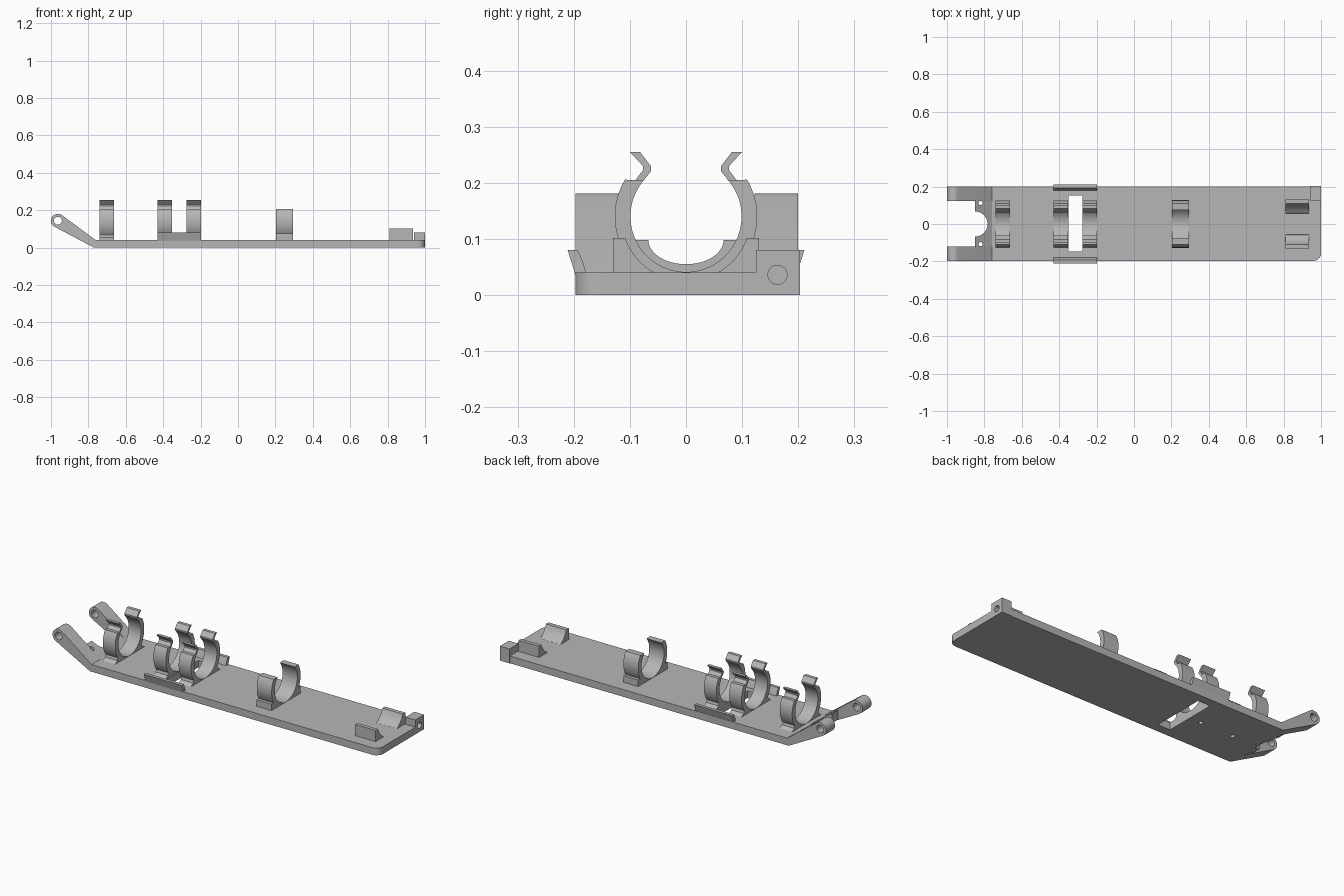
import bpy, bmesh
from math import sin, cos, radians, pi
from mathutils import Vector

cube = bpy.data.objects.get("Cube")
if cube:
    bpy.data.objects.remove(cube, do_unlink=True)

grey = bpy.data.materials.new("plain grey")
grey.use_nodes = True
colour = (0.47, 0.47, 0.47, 1)
grey.diffuse_color = colour
grey.node_tree.nodes["Principled BSDF"].inputs["Base Color"].default_value = colour


def prism(name, outline, axis, lo, hi):
    """Extrude a 2D outline along an axis from lo to hi."""
    place = {"x": lambda a, b, d: (d, a, b),
             "y": lambda a, b, d: (a, d, b),
             "z": lambda a, b, d: (a, b, d)}[axis]
    bm = bmesh.new()
    face = bm.faces.new([bm.verts.new(place(a, b, lo)) for a, b in outline])
    moved = bmesh.ops.extrude_face_region(bm, geom=[face])["geom"]
    bmesh.ops.translate(bm, vec=Vector(place(0, 0, hi - lo)),
                        verts=[v for v in moved if isinstance(v, bmesh.types.BMVert)])
    bmesh.ops.recalc_face_normals(bm, faces=bm.faces)
    mesh = bpy.data.meshes.new(name)
    bm.to_mesh(mesh)
    bm.free()
    mesh.materials.append(grey)
    ob = bpy.data.objects.new(name, mesh)
    bpy.context.collection.objects.link(ob)
    return ob


def arc(cx, cy, r, start, end, steps=24):
    angles = [radians(start + (end - start) * i / steps) for i in range(steps + 1)]
    return [(cx + r * cos(t), cy + r * sin(t)) for t in angles]


def circle(cx, cy, r, steps=32):
    return arc(cx, cy, r, 0, 360, steps)[:-1]


def rect(a0, b0, a1, b1):
    return [(a0, b0), (a1, b0), (a1, b1), (a0, b1)]


def cut(ob, outline, axis, lo, hi):
    """Subtract a prism and remove the cutter."""
    cutter = prism("cutter", outline, axis, lo, hi)
    cutter.hide_render = True
    mod = ob.modifiers.new("cut", "BOOLEAN")
    mod.operation, mod.solver, mod.object = "DIFFERENCE", "EXACT", cutter
    bpy.context.view_layer.objects.active = ob
    bpy.ops.object.modifier_apply(modifier=mod.name)
    bpy.data.objects.remove(cutter, do_unlink=True)


def mirrored(half):
    return half + [(-a, b) for a, b in reversed(half)]


THICK = 0.04
AXIS_Z = 0.14      # height of the tube axis held by the clips
INNER, OUTER = 0.099, 0.127
parts = []

# Base plate with one rounded corner, slot and blind pin holes
outline = [(-0.77, -0.197)] + arc(0.96, -0.157, 0.04, -90, 0, 10) + [(1, 0.2), (-0.77, 0.2)]
base = prism("base_plate", outline, "z", 0, THICK)
cut(base, rect(-0.35, -0.147, -0.275, 0.152), "z", -0.1, 0.1)
for x in (-0.62, -0.42):
    cut(base, circle(x, 0, 0.012), "z", -0.1, 0.02)
parts.append(base)

# Corner block with a blind hole in its end
block = prism("corner_block", rect(0.94, 0.125, 1, 0.203), "z", 0, 0.08)
for ob in (block, base):
    cut(ob, circle(0.163, 0.036, 0.017), "x", 0.95, 1.1)
parts.append(block)

# Sloping hinge arms with pivot eyes
arm_side = ([(-0.77, 0), (-0.76, THICK)]
            + arc(-0.963, 0.144, 0.037, 57, 238, 20))
for name, lo, hi in (("left_hinge_arm", 0.122, 0.2), ("right_hinge_arm", -0.197, -0.119)):
    arm = prism(name, arm_side, "y", lo, hi)
    cut(arm, circle(-0.963, 0.144, 0.021), "y", -0.3, 0.3)
    parts.append(arm)

# Sloping tongue between the arms, with round notch and small holes
tongue = prism("notched_tongue",
               [(-0.76, 0), (-0.77, 0), (-0.85, 0.045), (-0.85, 0.098), (-0.76, THICK)],
               "y", -0.122, 0.125)
for ob in (tongue, base):
    cut(ob, circle(-0.85, 0, 0.067, 48), "z", -0.1, 0.2)
for y in (-0.108, 0.112):
    cut(tongue, circle(-0.82, y, 0.011, 16), "z", -0.1, 0.2)
parts.append(tongue)


# Tube clips: outline runs up the inside, over the tip and down to the foot
def clip(name, x0, x1, tip, foot, foot_angle):
    half = (arc(0, AXIS_Z, INNER, -90, 41, 32) + tip
            + arc(0, AXIS_Z, OUTER, 31, foot_angle, 16) + foot)
    left = [(-a, b) for a, b in reversed(half[1:])]
    parts.append(prism(name, half + left, "x", x0, x1))


lip = [(0.062, 0.221), (0.062, 0.229), (0.082, 0.255), (0.1, 0.255),
       (0.077, 0.23), (0.077, 0.222), (0.09, 0.205)]
flare = [(0.108, 0.053), (0.128, THICK), (0.128, 0.035)]
step = [(0.128, 0.0765), (0.128, 0.035)]
for name, x in (("hinge_end_clip", -0.74), ("slot_clip_a", -0.43), ("slot_clip_b", -0.275)):
    clip(name, x, x + 0.076, lip, flare, -35)
clip("middle_clip", 0.204, 0.295, [], step, -30)

# Cradle blocks near the far end, hollowed to the tube
cradle_side = [(0.057, 0.035), (0.13, 0.035), (0.13, 0.102)] + arc(0, AXIS_Z, 0.115, -19.5, -60, 12)
for name, s in (("left_cradle_block", 1), ("right_cradle_block", -1)):
    parts.append(prism(name, [(s * a, b) for a, b in cradle_side], "x", 0.81, 0.935))

# Outward leaning side flanges beside the slot
flange_side = [(0.177, 0.035), (0.197, 0.035), (0.203, 0.055), (0.211, 0.08), (0.193, 0.08), (0.184, 0.06)]
for name, s in (("left_flange", 1), ("right_flange", -1)):
    parts.append(prism(name, [(s * a, b) for a, b in flange_side], "x", -0.43, -0.198))

# Smooth the curved surfaces and keep the edges crisp
bpy.ops.object.select_all(action="DESELECT")
for ob in parts:
    ob.select_set(True)
bpy.context.view_layer.objects.active = base
bpy.ops.object.shade_smooth_by_angle(angle=radians(25))
